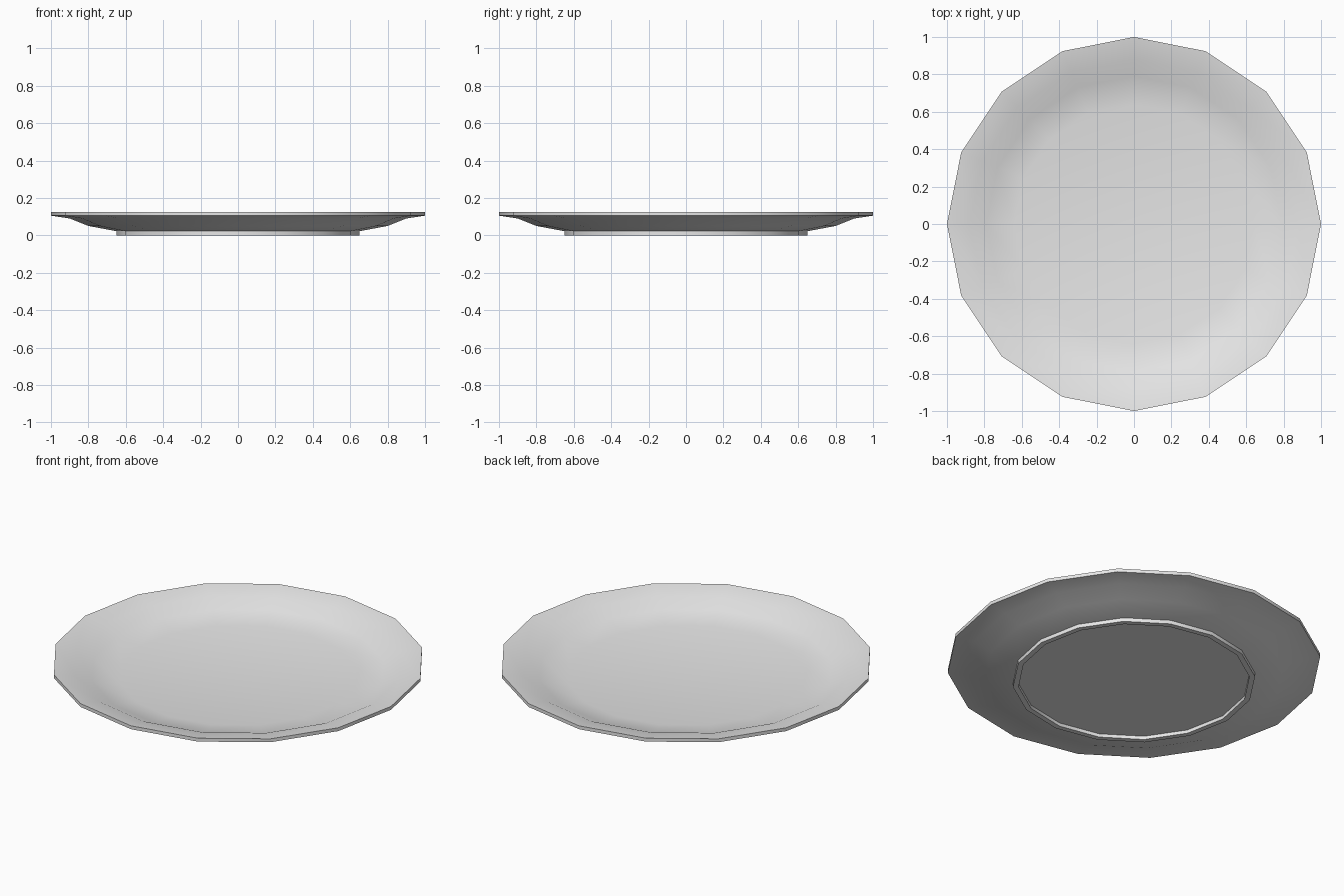
import bpy, bmesh, math

SIDES = 16

# Remove the default object
cube = bpy.data.objects.get("Cube")
if cube:
    bpy.data.objects.remove(cube, do_unlink=True)

# Glaze colour
glaze = bpy.data.materials.new("pale_grey_glaze")
glaze.use_nodes = True
colour = (0.8, 0.8, 0.8, 1)
glaze.diffuse_color = colour
glaze.node_tree.nodes["Principled BSDF"].inputs["Base Color"].default_value = colour


def lathe(name, profile):
    """Turn a radius/height profile, closing it at the axis."""
    bm = bmesh.new()
    rings = []
    for r, z in profile:
        if r == 0:
            rings.append([bm.verts.new((0, 0, z))] * SIDES)
        else:
            angles = [math.tau * i / SIDES for i in range(SIDES)]
            rings.append([bm.verts.new((r * math.cos(a), r * math.sin(a), z)) for a in angles])
    for low, high in zip(rings, rings[1:]):
        for i in range(SIDES):
            j = (i + 1) % SIDES
            corners = dict.fromkeys((low[i], low[j], high[j], high[i]))
            bm.faces.new(list(corners))
    bmesh.ops.recalc_face_normals(bm, faces=bm.faces)
    mesh = bpy.data.meshes.new(name)
    bm.to_mesh(mesh)
    bm.free()
    mesh.materials.append(glaze)
    obj = bpy.data.objects.new(name, mesh)
    bpy.context.collection.objects.link(obj)
    bpy.ops.object.select_all(action="DESELECT")
    obj.select_set(True)
    bpy.context.view_layer.objects.active = obj
    bpy.ops.object.shade_smooth_by_angle(angle=math.radians(30))
    return obj


# Plate: recessed base, foot ring, curved underside, rim, then the dished top
lathe("plate", [
    (0, 0.02), (0.62, 0.02), (0.62, 0), (0.65, 0), (0.65, 0.022),
    (0.80, 0.05), (0.90, 0.09), (1, 0.105),
    (1, 0.125), (0.88, 0.105), (0.79, 0.065), (0.64, 0.04), (0, 0.04),
])
